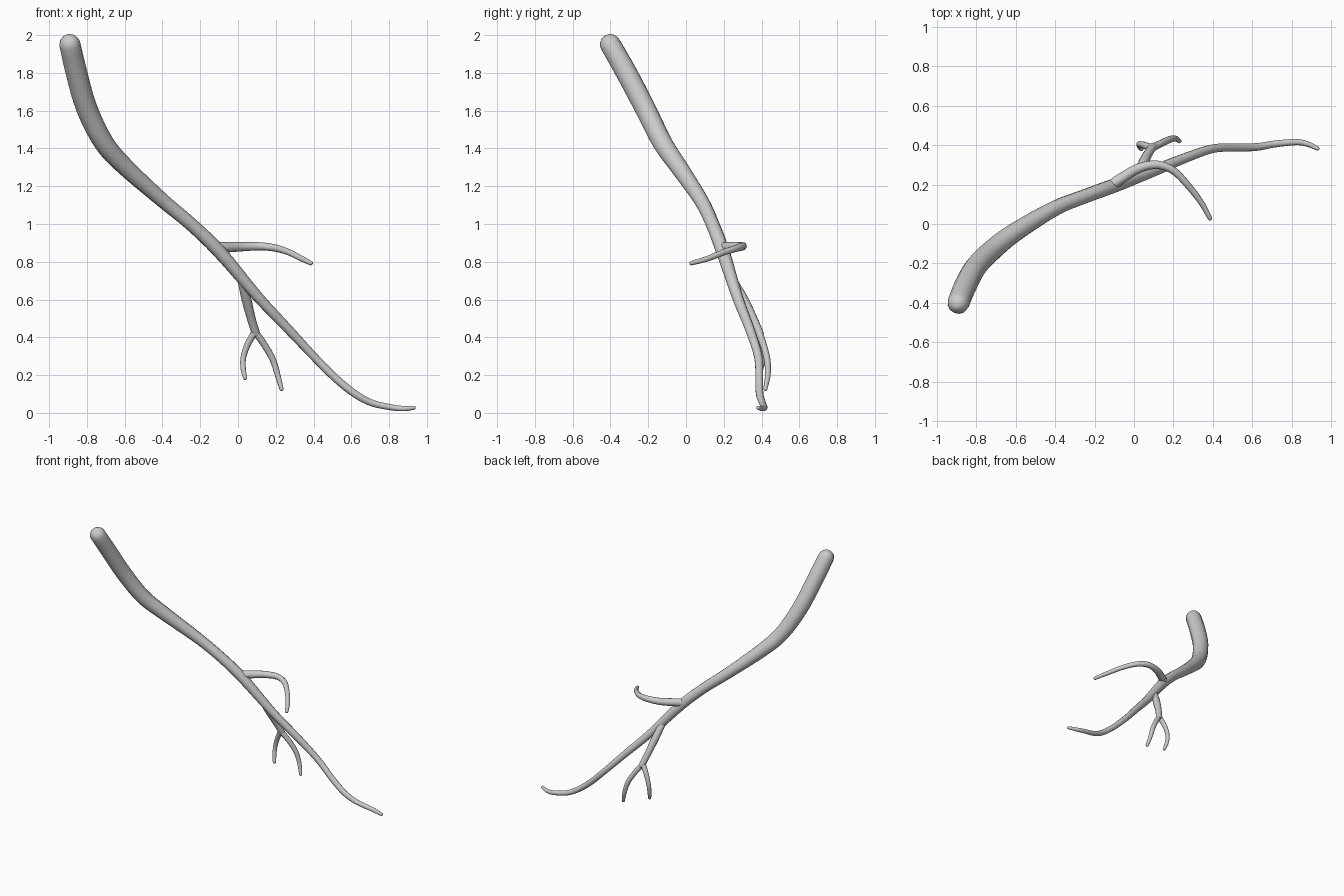
import bpy, math
from mathutils import Vector


def spline(pts, steps=4):
    """Catmull-Rom samples through (x, y, z, radius) points."""
    p = [Vector(q) for q in pts]
    p = [2 * p[0] - p[1]] + p + [2 * p[-1] - p[-2]]
    out = []
    for a, b, c, d in zip(p, p[1:], p[2:], p[3:]):
        for i in range(steps):
            t = i / steps
            out.append(0.5 * (2 * b + (c - a) * t + (2 * a - 5 * b + 4 * c - d) * t * t
                              + (3 * b - a - 3 * c + d) * t ** 3))
    return out + [p[-2]]


def cap(end, before, n=4):
    """Shrinking rings that round off an end."""
    axis = (Vector(end[:3]) - Vector(before[:3])).normalized()
    rings = []
    for i in range(1, n + 1):
        a = math.radians(84) * i / n
        pos = Vector(end[:3]) + axis * end[3] * math.sin(a)
        rings.append(Vector((*pos, end[3] * math.cos(a))))
    return rings


def limb(name, pts):
    s = spline(pts)
    s = cap(s[0], s[1])[::-1] + s + cap(s[-1], s[-2])
    cu = bpy.data.curves.new(name, 'CURVE')
    cu.dimensions = '3D'
    cu.bevel_depth = 1.0
    cu.bevel_resolution = 4
    cu.use_fill_caps = True
    sp = cu.splines.new('POLY')
    sp.points.add(len(s) - 1)
    for q, v in zip(sp.points, s):
        q.co = (v[0], v[1], v[2], 1)
        q.radius = v[3]
    ob = bpy.data.objects.new(name, cu)
    bpy.context.collection.objects.link(ob)
    bpy.ops.object.select_all(action='DESELECT')
    ob.select_set(True)
    bpy.context.view_layer.objects.active = ob
    bpy.ops.object.convert(target='MESH')
    bpy.ops.object.shade_smooth()


# Main stem, thick top to thin tip
limb("main_stem", [
    (-0.89, -0.40, 1.95, .056), (-0.855, -0.315, 1.80, .057), (-0.80, -0.215, 1.61, .056),
    (-0.71, -0.125, 1.43, .053), (-0.60, -0.04, 1.305, .048), (-0.40, 0.08, 1.125, .039),
    (-0.25, 0.14, 1.00, .036), (-0.10, 0.195, 0.855, .036), (0.10, 0.27, 0.62, .029),
    (0.26, 0.335, 0.45, .025), (0.40, 0.382, 0.30, .022), (0.52, 0.388, 0.18, .021),
    (0.62, 0.39, 0.10, .020), (0.71, 0.405, 0.052, .018), (0.82, 0.415, 0.028, .016),
    (0.88, 0.405, 0.023, .014), (0.93, 0.383, 0.027, .011)])

# Side branch curling to the front
limb("side_branch", [
    (-0.13, 0.185, 0.875, .028), (-0.05, 0.24, 0.877, .027), (0.03, 0.285, 0.88, .024),
    (0.12, 0.30, 0.882, .021), (0.20, 0.27, 0.872, .019), (0.27, 0.20, 0.85, .017),
    (0.34, 0.11, 0.815, .015), (0.385, 0.03, 0.793, .012)])

# Lower branch with two twigs
limb("lower_branch", [
    (0.02, 0.25, 0.70, .022), (0.045, 0.305, 0.60, .026), (0.07, 0.355, 0.50, .023),
    (0.095, 0.39, 0.42, .022)])
limb("left_twig", [
    (0.09, 0.385, 0.43, .019), (0.05, 0.40, 0.36, .017), (0.028, 0.405, 0.29, .015),
    (0.028, 0.395, 0.23, .014), (0.038, 0.38, 0.185, .011)])
limb("right_twig", [
    (0.09, 0.385, 0.43, .019), (0.14, 0.41, 0.36, .018), (0.185, 0.43, 0.28, .017),
    (0.21, 0.433, 0.20, .015), (0.23, 0.42, 0.127, .011)])
